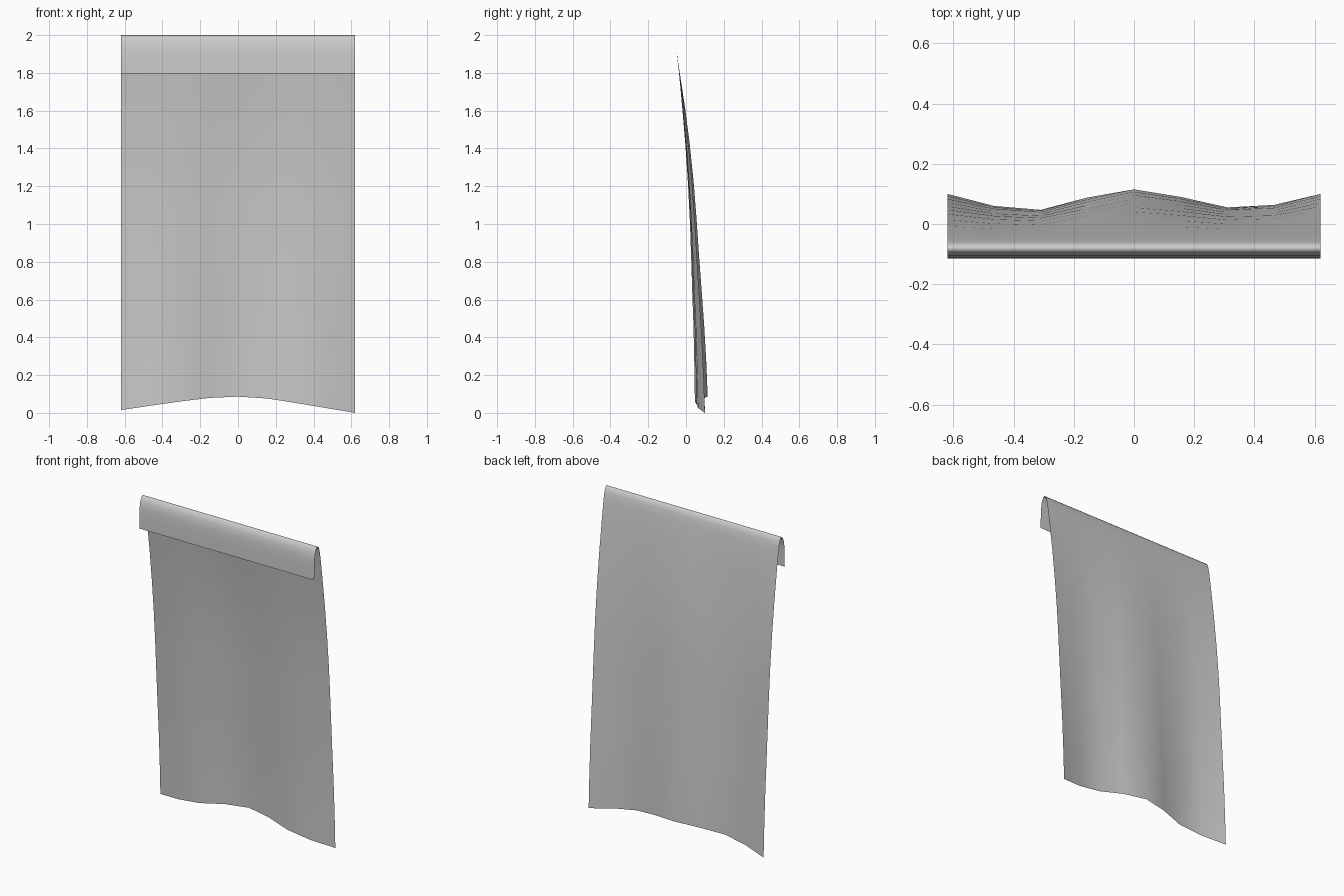
import bpy, bmesh

HALF = 0.62
COLS = 8

# Rows of the cloth: (z, y in the valleys, y on the ridges), front hem to back hem
rows = [(1.797, -.114, -.114), (1.88, -.113, -.113), (1.93, -.110, -.110),
        (1.965, -.104, -.104), (1.99, -.093, -.093), (2.0, -.081, -.081),
        (1.99, -.069, -.069), (1.965, -.060, -.060), (1.92, -.051, -.051),
        (1.8, -.037, -.033), (1.6, -.019, -.004), (1.4, -.003, .020),
        (1.2, .010, .040), (1.0, .020, .055), (.8, .027, .068),
        (.6, .033, .082), (.4, .040, .096), (.2, .044, .107), (0, .047, .115)]
BACK = 9  # first row that hangs freely

# Per column: how far it swings to the ridge, and the lift of the hem
swing = [.78, .19, 0, .6, 1, .63, .12, .24, .78]
lift = [.015, .038, .060, .079, .086, .076, .052, .026, 0]

# Draped cloth sheet
bm = bmesh.new()
grid = []
for r, (z, low, high) in enumerate(rows):
    w = (1.8 - z) / 1.8 if r >= BACK else 0
    grid.append([bm.verts.new((-HALF + 2 * HALF * c / COLS,
                               low + (high - low) * swing[c],
                               z + lift[c] * w)) for c in range(COLS + 1)])
for a, b in zip(grid, grid[1:]):
    for c in range(COLS):
        f = bm.faces.new((a[c], a[c + 1], b[c + 1], b[c]))
        f.smooth = True
mesh = bpy.data.meshes.new("draped_cloth")
bm.to_mesh(mesh)
bm.free()
cloth = bpy.data.objects.new("draped_cloth", mesh)
bpy.context.collection.objects.link(cloth)
